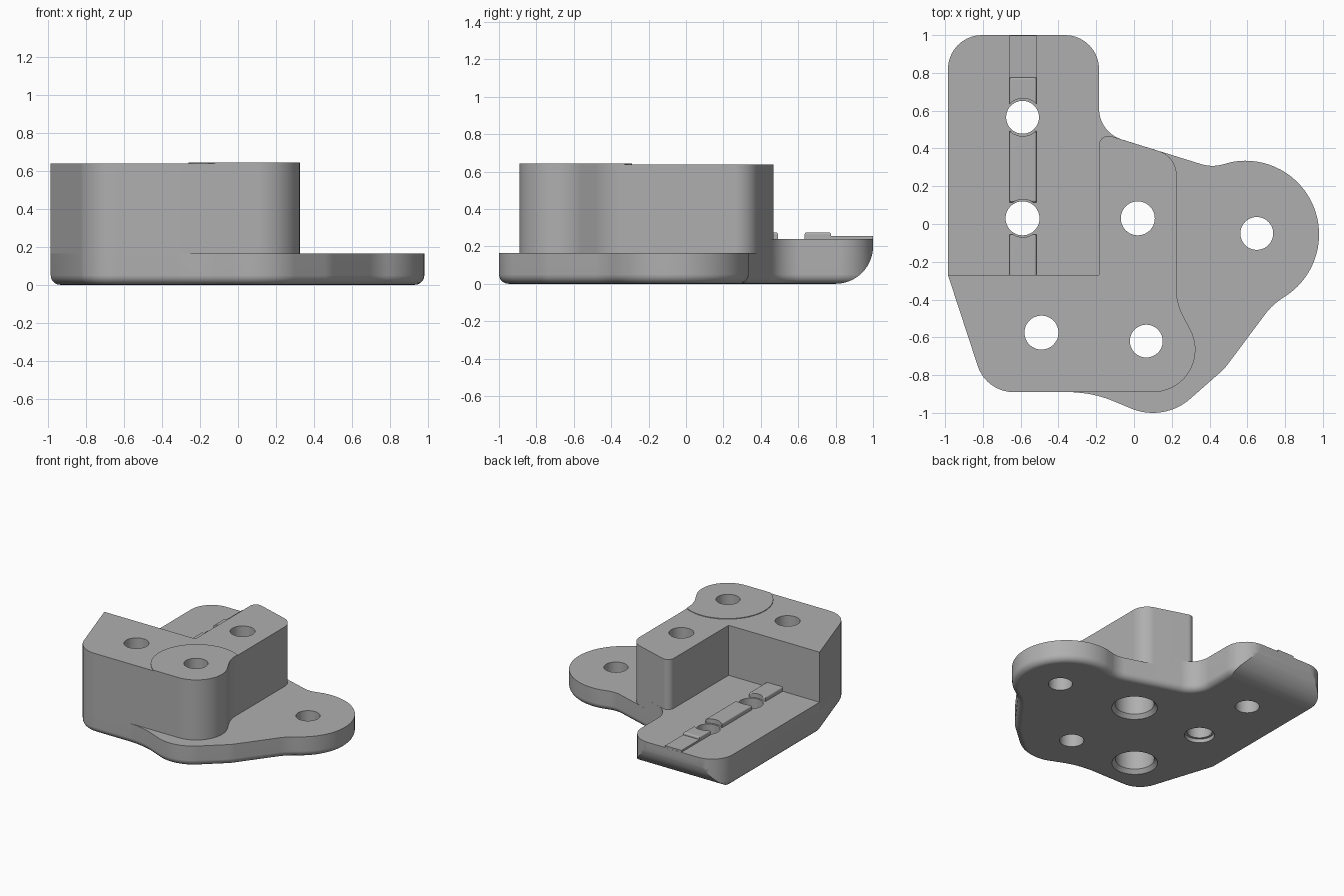
import bpy, bmesh, math
from mathutils import Vector

cube = bpy.data.objects.get("Cube")
if cube:
    bpy.data.objects.remove(cube, do_unlink=True)

grey = bpy.data.materials.new("plain grey")
grey.use_nodes = True
grey.diffuse_color = (0.43, 0.43, 0.43, 1)
grey.node_tree.nodes["Principled BSDF"].inputs["Base Color"].default_value = grey.diffuse_color


def arc(cx, cy, r, start, end, steps=20):
    """Points along an arc, as sharp outline corners."""
    angles = [math.radians(start + (end - start) * i / steps) for i in range(steps + 1)]
    return [(cx + r * math.cos(a), cy + r * math.sin(a), 0) for a in angles]


def rounded(corners, steps=10):
    """Turn (x, y, radius) corners into an outline with tangent fillets."""
    out = []
    for i, (x, y, r) in enumerate(corners):
        p = Vector((x, y))
        if r == 0:
            out.append(p)
            continue
        a = (Vector(corners[i - 1][:2]) - p).normalized()
        b = (Vector(corners[(i + 1) % len(corners)][:2]) - p).normalized()
        half = a.angle(b) / 2
        centre = p + (a + b).normalized() * r / math.sin(half)
        v0 = p + a * (r / math.tan(half)) - centre
        v1 = p + b * (r / math.tan(half)) - centre
        a0 = math.atan2(v0.y, v0.x)
        turn = math.atan2(v0.x * v1.y - v0.y * v1.x, v0.dot(v1))
        for k in range(steps + 1):
            t = a0 + turn * k / steps
            out.append(centre + r * Vector((math.cos(t), math.sin(t))))
    return out


def solid(name, bm):
    bmesh.ops.recalc_face_normals(bm, faces=bm.faces)
    mesh = bpy.data.meshes.new(name)
    bm.to_mesh(mesh)
    bm.free()
    mesh.materials.append(grey)
    obj = bpy.data.objects.new(name, mesh)
    bpy.context.collection.objects.link(obj)
    return obj


def prism(name, ring, depth, fillet=0, edge="bottom"):
    """Extrude a ring of 3D points by a vector, optionally rounding one end."""
    bm = bmesh.new()
    base = bm.faces.new([bm.verts.new(p) for p in ring])
    cap = bmesh.ops.extrude_face_region(bm, geom=[base], use_keep_orig=True)["geom"]
    bmesh.ops.translate(bm, vec=depth, verts=[v for v in cap if isinstance(v, bmesh.types.BMVert)])
    top = [f for f in cap if isinstance(f, bmesh.types.BMFace)][0]
    bmesh.ops.recalc_face_normals(bm, faces=bm.faces)
    if fillet:
        rim = base if edge == "bottom" else top
        bmesh.ops.bevel(bm, geom=list(rim.edges), offset=fillet, segments=5,
                        profile=0.5, affect="EDGES", clamp_overlap=False)
    return solid(name, bm)


def upright(name, outline, z0, z1, fillet=0, edge="bottom"):
    ring = [(p[0], p[1], z0) for p in outline]
    return prism(name, ring, (0, 0, z1 - z0), fillet, edge)


def lathe_cutter(x, y, profile, sides=48):
    """Round cutter from a stack of (radius, height) rings."""
    bm = bmesh.new()
    rings = [[bm.verts.new((x + r * math.cos(math.tau * i / sides),
                            y + r * math.sin(math.tau * i / sides), z))
              for i in range(sides)] for r, z in profile]
    bm.faces.new(rings[0])
    bm.faces.new(rings[-1])
    for low, high in zip(rings, rings[1:]):
        for i in range(sides):
            j = (i + 1) % sides
            bm.faces.new((low[i], low[j], high[j], high[i]))
    return solid("hole_cutter", bm)


def boolean(obj, others, operation="DIFFERENCE"):
    bpy.context.view_layer.objects.active = obj
    for other in others:
        other.hide_render = True
        mod = obj.modifiers.new("cut", "BOOLEAN")
        mod.operation, mod.solver, mod.object = operation, "EXACT", other
        bpy.ops.object.modifier_apply(modifier=mod.name)


# Outlines, all running clockwise from the rear left corner
arm_end = [(-0.985, 1, 0.18), (-0.185, 1, 0.18), (-0.185, 0.485, 0.17)]
slant = [(-0.782, -0.89, 0.2), (-0.985, -0.27, 0)]
flange_outline = rounded(
    arm_end + [(0.41, 0.3, 0.2)] + arc(0.59, -0.055, 0.39, 100, -55, 32)
    + [(0.73, -0.43, 0.35), (0.48, -0.765, 0.3)] + arc(0.1, -0.7, 0.3, -50, -115)
    + [(-0.2, -0.9, 0.6), (-0.33, -0.89, 0)] + slant)
arm_outline = rounded(arm_end + [(0, 0.4275, 0), (0, -0.4, 0), (-0.9, -0.4, 0), (-0.985, -0.27, 0)])
block_outline = rounded(
    [(-0.185, -0.27, 0), (-0.185, 0.485, 0.05), (0.225, 0.357, 0.13), (0.225, -0.42, 0.3)]
    + arc(0.1, -0.665, 0.225, 28, -90) + slant)

# Main bodies
flange = upright("base_flange", flange_outline, 0, 0.165, 0.05)
arm = upright("rear_arm", arm_outline, 0.165, 0.24)
block = upright("tall_block", block_outline, 0.165, 0.637)

# Faint round boss on the block top, trimmed to the block outline
boss = upright("top_boss", arc(0.07, -0.62, 0.33, 0, 355, 71), 0.62, 0.642)
trim = upright("boss_trim", block_outline, 0.5, 0.7)
boolean(boss, [trim], "INTERSECT")

# Large round under the arm's rear end
curve = [(-1.2, 0.8 + 0.2 * math.sin(t), 0.2 - 0.2 * math.cos(t))
         for t in (math.pi / 2 * i / 14 for i in range(15))]
round_cutter = prism("arm_round_cutter",
                     curve + [(-1.2, 1.1, 0.2), (-1.2, 1.1, -0.1), (-1.2, 0.8, -0.1)], (1.3, 0, 0))
boolean(flange, [round_cutter])
boolean(arm, [round_cutter])

# Through holes; two have deep chamfered counterbores underneath
counterbore = [(0.165, -0.1), (0.165, 0), (0.14, 0.03), (0.14, 0.4), (0.09, 0.4), (0.09, 0.8)]
plain = [(0.087, -0.1), (0.087, 0.8)]
shallow = [(0.108, -0.1), (0.108, 0.03), (0.09, 0.03), (0.09, 0.8)]
holes = [lathe_cutter(x, y, p) for x, y, p in (
    (0.02, 0.03, counterbore), (-0.49, -0.575, counterbore), (0.065, -0.62, plain),
    (0.65, -0.05, plain), (-0.59, 0.565, plain), (-0.59, 0.03, shallow))]
boolean(flange, holes)
boolean(block, holes[:3])
boolean(arm, holes)
boolean(boss, holes[:3])

# Raised rail pieces along the arm, scalloped around its holes
scallops = [lathe_cutter(-0.588, y, [(0.1, 0.1), (0.1, 0.4)]) for y in (0.565, 0.03)]
rails = []
for name, y0, y1, top, soft in (
        ("rail_end_strip", 0.765, 0.999, 0.255, 0), ("rear_rail", 0.62, 0.775, 0.275, 0.012),
        ("middle_rail", 0.115, 0.492, 0.275, 0.012), ("front_rail", -0.28, -0.055, 0.275, 0.012)):
    box = [(-0.66, y0), (-0.66, y1), (-0.516, y1), (-0.516, y0)]
    rail = upright(name, box, 0.22, top, soft, "top")
    boolean(rail, scallops)
    rails.append(rail)

for helper in holes + scallops + [trim, round_cutter]:
    bpy.data.objects.remove(helper, do_unlink=True)

# Smooth the curved walls and keep flat faces clean
for obj in [flange, arm, block, boss] + rails:
    bpy.ops.object.select_all(action="DESELECT")
    obj.select_set(True)
    bpy.context.view_layer.objects.active = obj
    bpy.ops.object.shade_smooth_by_angle(angle=math.radians(30))
    mod = obj.modifiers.new("clean_normals", "WEIGHTED_NORMAL")
    mod.keep_sharp = True
